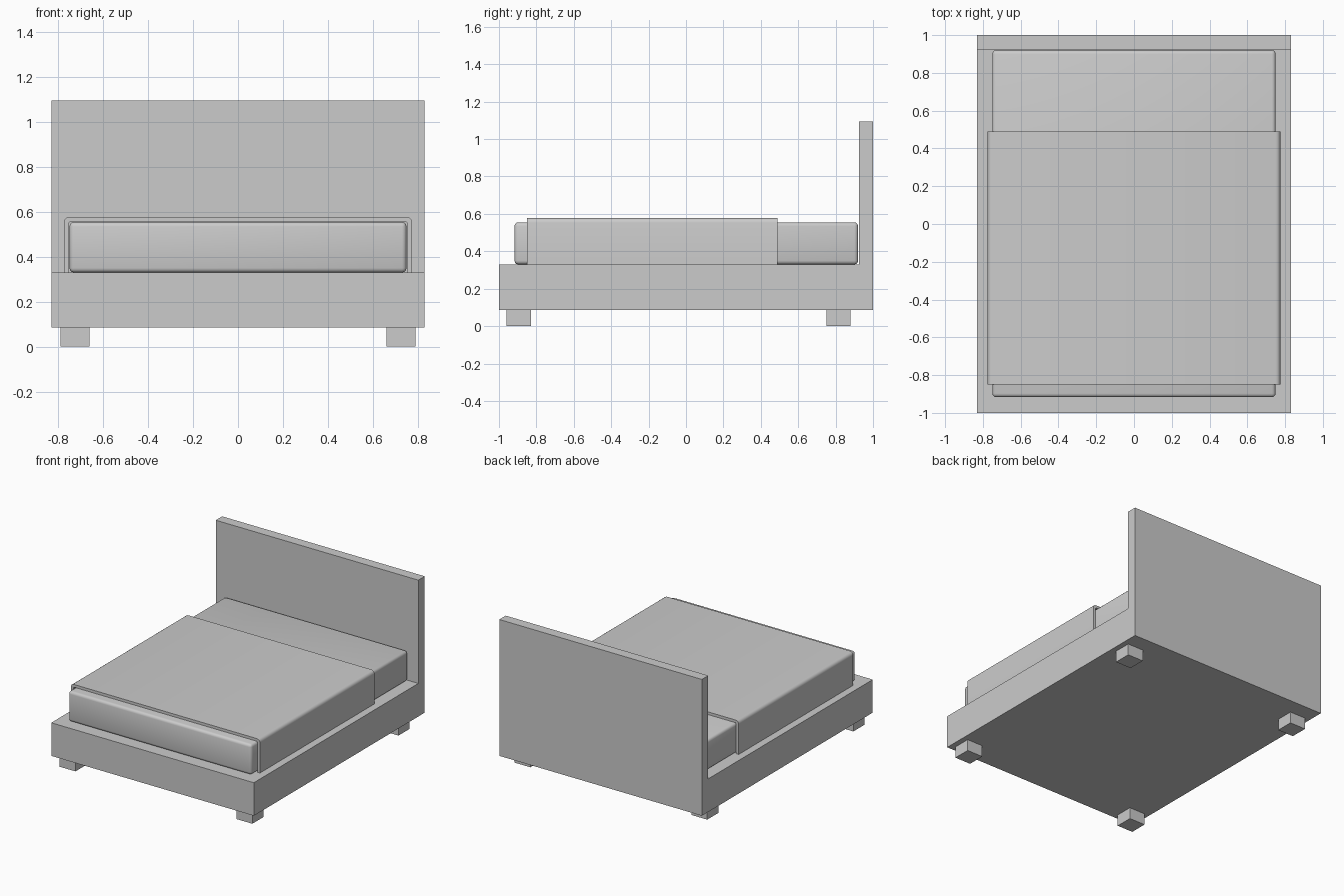
import bpy, bmesh, math
from mathutils import Vector

default = bpy.data.objects.get("Cube")
if default:
    bpy.data.objects.remove(default, do_unlink=True)

grey = bpy.data.materials.new("plain grey")
grey.use_nodes = True
COLOUR = (0.6, 0.6, 0.6, 1)
grey.diffuse_color = COLOUR
grey.node_tree.nodes["Principled BSDF"].inputs["Base Color"].default_value = COLOUR


def finish(name, bm):
    bmesh.ops.recalc_face_normals(bm, faces=bm.faces)
    mesh = bpy.data.meshes.new(name)
    bm.to_mesh(mesh)
    bm.free()
    mesh.materials.append(grey)
    obj = bpy.data.objects.new(name, mesh)
    bpy.context.collection.objects.link(obj)
    return obj


def box(name, low, high, bevel=0):
    bm = bmesh.new()
    bmesh.ops.create_cube(bm, size=1)
    for v in bm.verts:
        v.co = [(a + b) / 2 + c * (b - a) for a, b, c in zip(low, high, v.co)]
    if bevel:
        bmesh.ops.bevel(bm, geom=bm.edges[:], offset=bevel, segments=3,
                        profile=0.5, affect='EDGES')
    return finish(name, bm)


def extrude(name, points, direction):
    bm = bmesh.new()
    face = bm.faces.new([bm.verts.new(p) for p in points])
    result = bmesh.ops.extrude_face_region(bm, geom=[face], use_keep_orig=True)
    moved = [g for g in result["geom"] if isinstance(g, bmesh.types.BMVert)]
    bmesh.ops.translate(bm, verts=moved, vec=Vector(direction))
    return finish(name, bm)


def smooth(obj, angle):
    bpy.ops.object.select_all(action='DESELECT')
    obj.select_set(True)
    bpy.context.view_layer.objects.active = obj
    bpy.ops.object.shade_smooth_by_angle(angle=math.radians(angle))


# Platform and headboard share one L-shaped side profile
WIDTH, BASE, DECK = 0.83, 0.085, 0.33
side = [(-1, BASE), (1, BASE), (1, 1.095), (0.925, 1.095), (0.925, DECK), (-1, DECK)]
extrude("bed_frame", [(-WIDTH, y, z) for y, z in side], (2 * WIDTH, 0, 0))

# Feet
for side_name, x in (("left", 0.66), ("right", -0.79)):
    for end_name, y in (("front", -0.96), ("back", 0.75)):
        box(f"{end_name}_{side_name}_foot", (x, y, 0), (x + 0.13, y + 0.13, BASE))

# Mattress with softened edges
mattress = box("mattress", (-0.75, -0.917, DECK), (0.75, 0.92, 0.555), 0.02)
smooth(mattress, 40)


# Blanket draped over the mattress, open at both ends and below
def arch(half, top, radius):
    right = [(half, DECK)]
    for i in range(5):
        a = math.radians(22.5 * i)
        right.append((half - radius + radius * math.cos(a),
                      top - radius + radius * math.sin(a)))
    return right + [(-x, z) for x, z in reversed(right)]


section = arch(0.775, 0.578, 0.025) + arch(0.754, 0.558, 0.012)[::-1]
blanket = extrude("blanket", [(x, -0.85, z) for x, z in section], (0, 1.34, 0))
smooth(blanket, 40)
